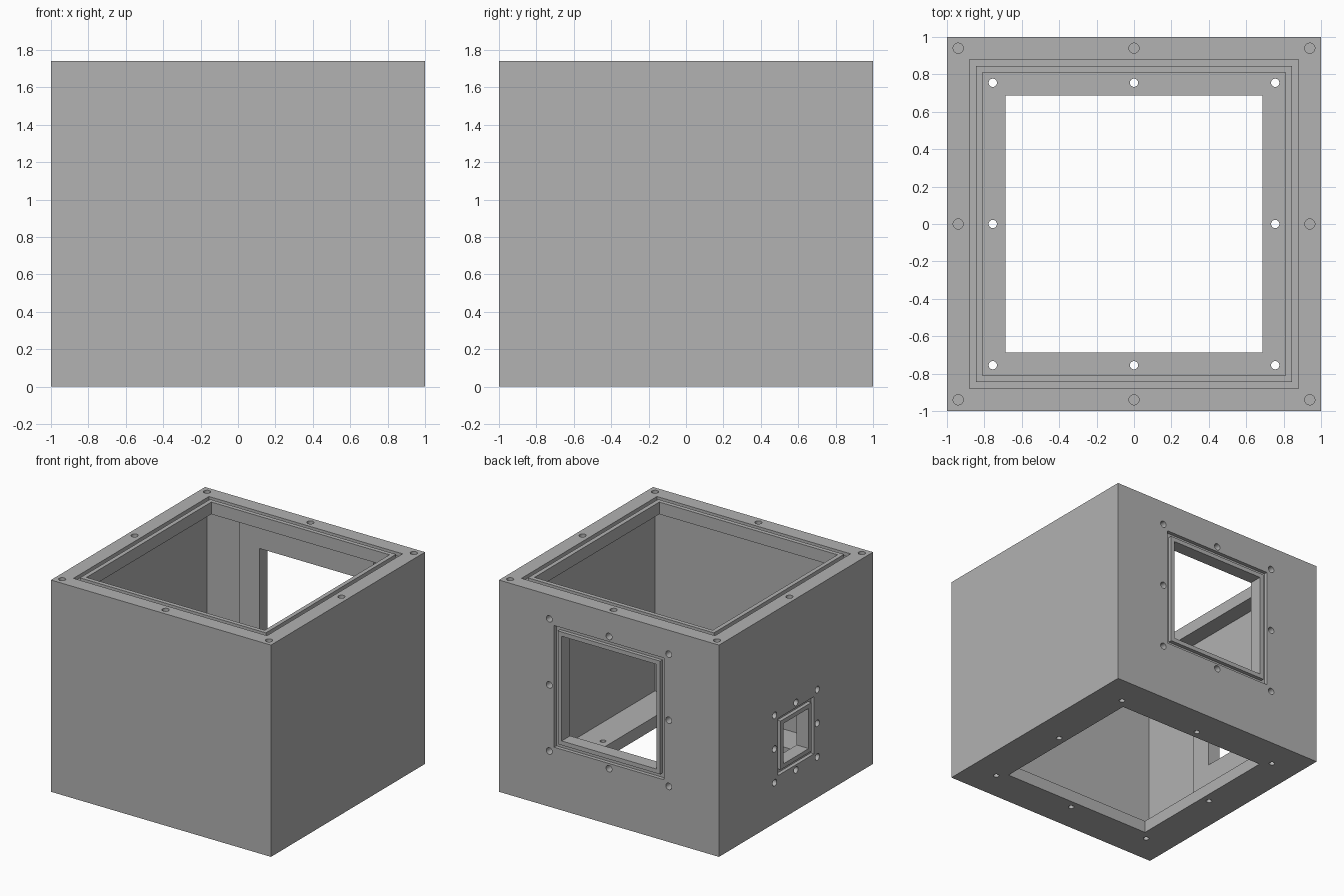
import bpy
import bmesh
from math import radians
from mathutils import Matrix, Vector

if "Cube" in bpy.data.objects:
    bpy.data.objects.remove(bpy.data.objects["Cube"])

HEIGHT = 1.74
FLANGE = 0.1      # thickness of the top and bottom flanges
INNER = 0.945     # half width of the cavity
PAD = 0.11        # wall thickness around the windows

grey = bpy.data.materials.new("plain_grey")
grey.use_nodes = True
grey.diffuse_color = (0.445, 0.445, 0.445, 1)
grey.node_tree.nodes["Principled BSDF"].inputs["Base Color"].default_value = grey.diffuse_color


def make_object(name, bm):
    mesh = bpy.data.meshes.new(name)
    bm.to_mesh(mesh)
    bm.free()
    mesh.materials.append(grey)
    obj = bpy.data.objects.new(name, mesh)
    bpy.context.scene.collection.objects.link(obj)
    return obj


def block(name, low, high, frame=Matrix()):
    """Box between two corners given in a local frame."""
    low, high = Vector(low), Vector(high)
    bm = bmesh.new()
    bmesh.ops.create_cube(bm, size=1, matrix=frame @ Matrix.Translation((low + high) / 2)
                          @ Matrix.Diagonal((*(high - low), 1)))
    return make_object(name, bm)


def rod(name, radius, u, v, depth, frame):
    """Drill that starts just outside the face and goes down by depth."""
    bm = bmesh.new()
    bmesh.ops.create_cone(bm, cap_ends=True, segments=32, radius1=radius, radius2=radius,
                          depth=depth + 0.02,
                          matrix=frame @ Matrix.Translation((u, v, (0.02 - depth) / 2)))
    return make_object(name, bm)


helpers = []


def apply_tool(tool, operation="DIFFERENCE"):
    mod = housing.modifiers.new(tool.name, "BOOLEAN")
    mod.object, mod.operation, mod.solver = tool, operation, "EXACT"
    tool.hide_render = True
    helpers.append(tool)


def bolt_holes(frame, spacing, radius, depth):
    steps = (-spacing, 0, spacing)
    for u in steps:
        for v in steps:
            if u or v:
                apply_tool(rod("bolt_hole", radius, u, v, depth, frame))


def port(frame, opening, bolts, depth):
    """Square opening with a seal groove and a ring of blind bolt holes."""
    apply_tool(block("opening", (-opening, -opening, -depth), (opening, opening, 0.05), frame))
    inner, outer = opening + 0.035, opening + 0.07
    for side in (-1, 1):
        a, b = sorted((side * inner, side * outer))
        apply_tool(block("groove", (a, -outer, -0.03), (b, outer, 0.05), frame))
        apply_tool(block("groove", (-outer, a, -0.03), (outer, b, 0.05), frame))
    bolt_holes(frame, bolts, 0.027, 0.07)


# Outer housing and hollow inside
housing = block("housing", (-1, -1, 0), (1, 1, HEIGHT))
apply_tool(block("cavity", (-INNER, -INNER, FLANGE), (INNER, INNER, HEIGHT - FLANGE)))

# Face frames: local z points outwards
top = Matrix.Translation((0, 0, HEIGHT))
back = Matrix.Translation((0, 1, 1)) @ Matrix.Rotation(radians(-90), 4, "X")
side = Matrix.Translation((-1, 0, 0.61)) @ Matrix.Rotation(radians(-90), 4, "Y")
bottom = Matrix.Rotation(radians(180), 4, "X")

# Thickened pads behind the windows
for frame, half in ((back, 0.61), (side, 0.35)):
    apply_tool(block("pad", (-half, -half, -PAD), (half, half, -0.03), frame), "UNION")

# Top opening, back window and small side window
port(top, 0.81, 0.94, FLANGE + 0.02)
port(back, 0.43, 0.543, PAD + 0.03)
port(side, 0.165, 0.277, PAD + 0.03)

# Bottom opening with through holes in its flange
apply_tool(block("floor_opening", (-0.687, -0.687, -FLANGE - 0.05), (0.687, 0.687, 0.05), bottom))
bolt_holes(bottom, 0.755, 0.022, FLANGE + 0.02)

# Bake the cuts and drop the helpers
graph = bpy.context.evaluated_depsgraph_get()
result = bpy.data.meshes.new_from_object(housing.evaluated_get(graph))
housing.modifiers.clear()
housing.data = result
for tool in helpers:
    bpy.data.objects.remove(tool)
bpy.context.view_layer.objects.active = housing
housing.select_set(True)
bpy.ops.object.shade_smooth_by_angle(angle=radians(30))
